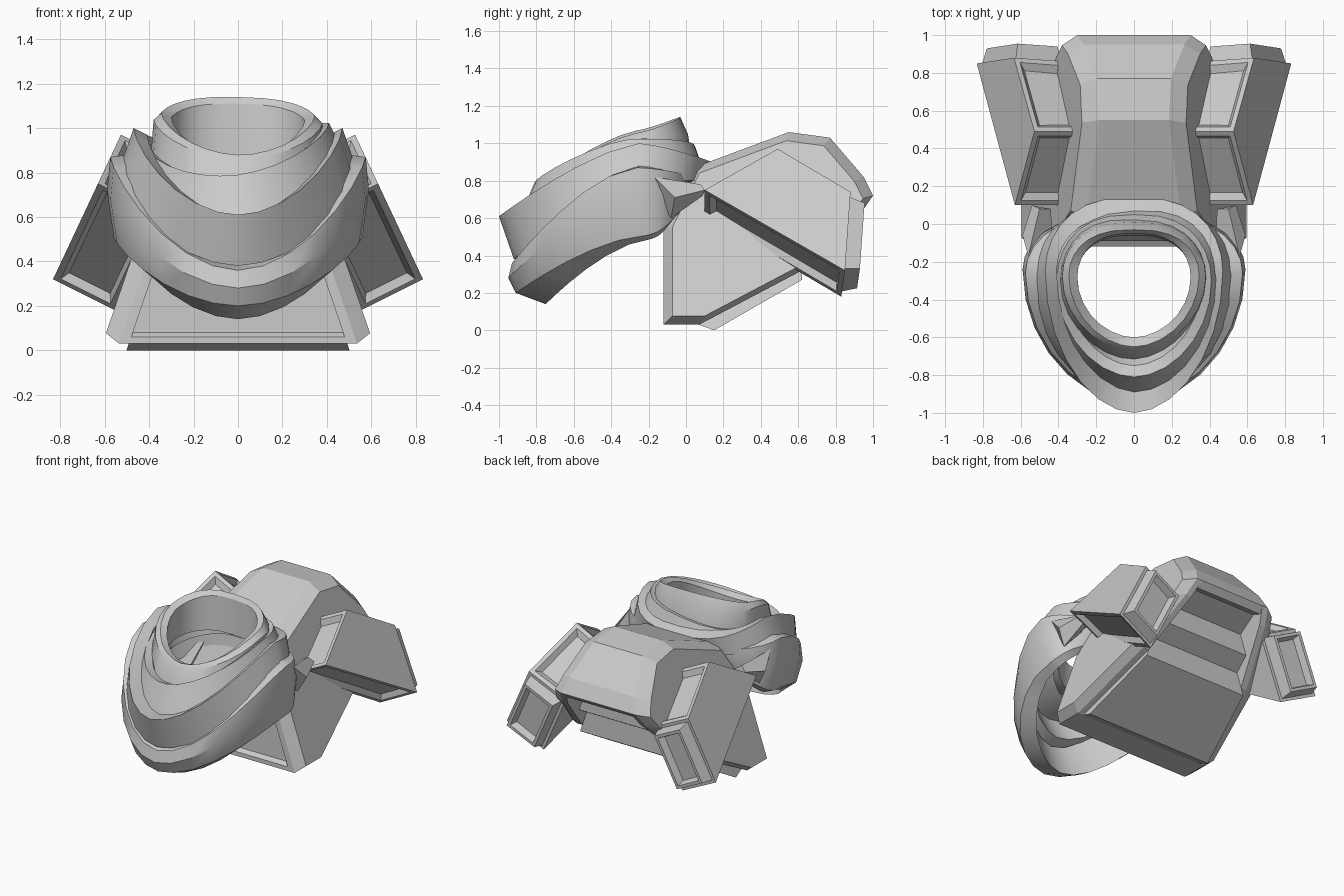
import bpy, bmesh, math
from mathutils import Vector

if "Cube" in bpy.data.objects:
    bpy.data.objects.remove(bpy.data.objects["Cube"])


def finish(name, bm, mirror=False, smooth=False):
    bmesh.ops.recalc_face_normals(bm, faces=bm.faces)
    me = bpy.data.meshes.new(name)
    bm.to_mesh(me)
    bm.free()
    ob = bpy.data.objects.new(name, me)
    bpy.context.collection.objects.link(ob)
    if mirror:
        ob.modifiers.new("mirror", 'MIRROR')
    if smooth:
        bpy.ops.object.select_all(action='DESELECT')
        ob.select_set(True)
        bpy.context.view_layer.objects.active = ob
        bpy.ops.object.shade_smooth_by_angle(angle=math.radians(30))
    return ob


def loft(loops, cap=True, closed=False):
    """Join equal-length point loops with quads."""
    bm = bmesh.new()
    rows = [[bm.verts.new(p) for p in lp] for lp in loops]
    n = len(rows[0])
    pairs = list(zip(rows, rows[1:])) + ([(rows[-1], rows[0])] if closed else [])
    for a, b in pairs:
        for i in range(n):
            j = (i + 1) % n
            bm.faces.new((a[i], a[j], b[j], b[i]))
    if cap and not closed:
        bm.faces.new(rows[0])
        bm.faces.new(rows[-1])
    bmesh.ops.recalc_face_normals(bm, faces=bm.faces)
    return bm


# Backpack: the half width shrinks with height
def width(z):
    return 0.60 - 0.34 * (z - 0.06)


def layer(profile, dx, scale=1.0, side=1):
    pts = [(0.4 + (y - 0.4) * scale, 0.55 + (z - 0.55) * scale) for y, z in profile]
    return [(side * (width(z) - dx), y, z) for y, z in pts]


wall = [(-0.12, 0.03), (0.07, 0.03), (0.62, 0.32), (0.93, 0.62), (1.0, 0.72),
        (0.95, 0.82), (0.77, 1.03), (0.55, 1.06), (0.04, 0.87), (-0.12, 0.55)]
finish("backpack_side_wall",
       loft([layer(wall, 0.12), layer(wall, 0.075), layer(wall, 0, 0.91)]), mirror=True)

# Core between the walls, with front recess and stepped underside
core = [(-0.12, 0.03), (0.07, 0.03), (0.15, 0.0), (0.62, 0.27), (0.62, 0.42), (0.74, 0.49),
        (0.74, 0.63), (0.90, 0.70), (0.96, 0.68), (1.0, 0.72), (0.95, 0.82), (0.77, 1.03),
        (0.55, 1.06), (0.04, 0.87), (-0.09, 0.55), (-0.09, 0.08), (-0.12, 0.06)]
finish("backpack_core", loft([layer(core, 0.118), layer(core, 0.118, side=-1)]))

# Splayed side pods with recessed panels and a raised rear frame
pod = [(0.10, 0.75), (0.49, 0.97), (0.88, 0.74), (0.85, 0.32)]
outer = [Vector((0.64 + 0.47 * (0.73 - z), y, z)) for y, z in pod]
inner = [p + Vector((-0.28, -0.02 * (p.y > 0.8), -0.14)) for p in outer]
bm = loft([outer, inner])
quads = [f for f in bm.faces if abs(f.normal.x) < 0.75]
back = [f for f in quads if f.normal.y > 0.9]
upper = [f for f in quads if f not in back and f.normal.z > 0]
under = [f for f in quads if f not in back and f.normal.z <= 0]


def panel(faces, *steps):
    for thick, depth in steps:
        bmesh.ops.inset_individual(bm, faces=faces, thickness=thick, depth=depth)


panel(upper, (0.04, 0), (0.045, -0.03))
panel(under, (0.045, 0), (0.03, -0.035))
panel(back, (0.03, 0), (0.025, 0.08), (0.03, 0), (0.02, -0.05))
finish("side_pod", bm, mirror=True)


# Scarf: each section corner is (front y, z, side x, y, z, back y, z)
def wrap(name, corners, roll=0.0, bend=1.3, n=28):
    loops = []
    for k in range(n):
        t = 2 * math.pi * k / n
        c, s = math.cos(t), math.sin(t)
        loop = []
        for fy, fz, sx, sy, sz, by, bz in corners:
            ey, ez = (fy, fz) if c > 0 else (by, bz)
            x = math.copysign(sx * abs(s) ** (1.08 if c > 0 else 0.75), s)
            loop.append((x, sy + (ey - sy) * abs(c),
                         sz + (ez - sz) * abs(c) ** bend + roll * x))
        loops.append(loop)
    finish(name, loft(loops, closed=True), smooth=True)


wrap("scarf_lower_drape", [
    (-0.91, 0.20, 0.56, -0.20, 0.51, 0.02, 0.70),
    (-0.95, 0.28, 0.59, -0.24, 0.72, 0.06, 0.76),
    (-0.93, 0.36, 0.575, -0.26, 0.87, 0.06, 0.82),
    (-0.84, 0.38, 0.50, -0.25, 0.88, 0.00, 0.82),
    (-0.75, 0.14, 0.50, -0.18, 0.49, -0.02, 0.68)], bend=1.6)
wrap("scarf_middle_drape", [
    (-0.92, 0.38, 0.54, -0.28, 0.80, 0.10, 0.80),
    (-1.00, 0.61, 0.47, -0.25, 1.00, 0.14, 0.90),
    (-0.87, 0.60, 0.41, -0.25, 0.97, 0.05, 0.93),
    (-0.78, 0.42, 0.46, -0.28, 0.78, 0.03, 0.78)], bend=1.4)
wrap("scarf_upper_fold", [
    (-0.89, 0.60, 0.46, -0.28, 0.86, 0.09, 0.86),
    (-0.81, 0.79, 0.41, -0.30, 0.97, 0.05, 0.98),
    (-0.75, 0.77, 0.36, -0.30, 0.94, -0.01, 0.97),
    (-0.64, 0.60, 0.34, -0.30, 0.80, -0.02, 0.84)], roll=0.13)
wrap("scarf_collar", [
    (-0.72, 0.70, 0.39, -0.30, 0.90, 0.03, 0.93),
    (-0.67, 0.86, 0.38, -0.28, 1.03, 0.01, 1.05),
    (-0.65, 0.88, 0.345, -0.27, 1.06, -0.03, 1.14),
    (-0.60, 0.86, 0.30, -0.28, 1.04, -0.05, 1.11),
    (-0.60, 0.66, 0.31, -0.30, 0.82, -0.06, 0.86)], roll=-0.02)

# Tucked scarf ends at both shoulders
bm = loft([[(0.56, -0.17, 0.82), (0.59, -0.06, 0.71), (0.53, -0.08, 0.60), (0.43, -0.14, 0.68)],
           [(0.50, 0.08, 0.78), (0.54, 0.10, 0.75), (0.50, 0.09, 0.72), (0.44, 0.08, 0.74)]])
finish("scarf_tucked_end", bm, mirror=True)
